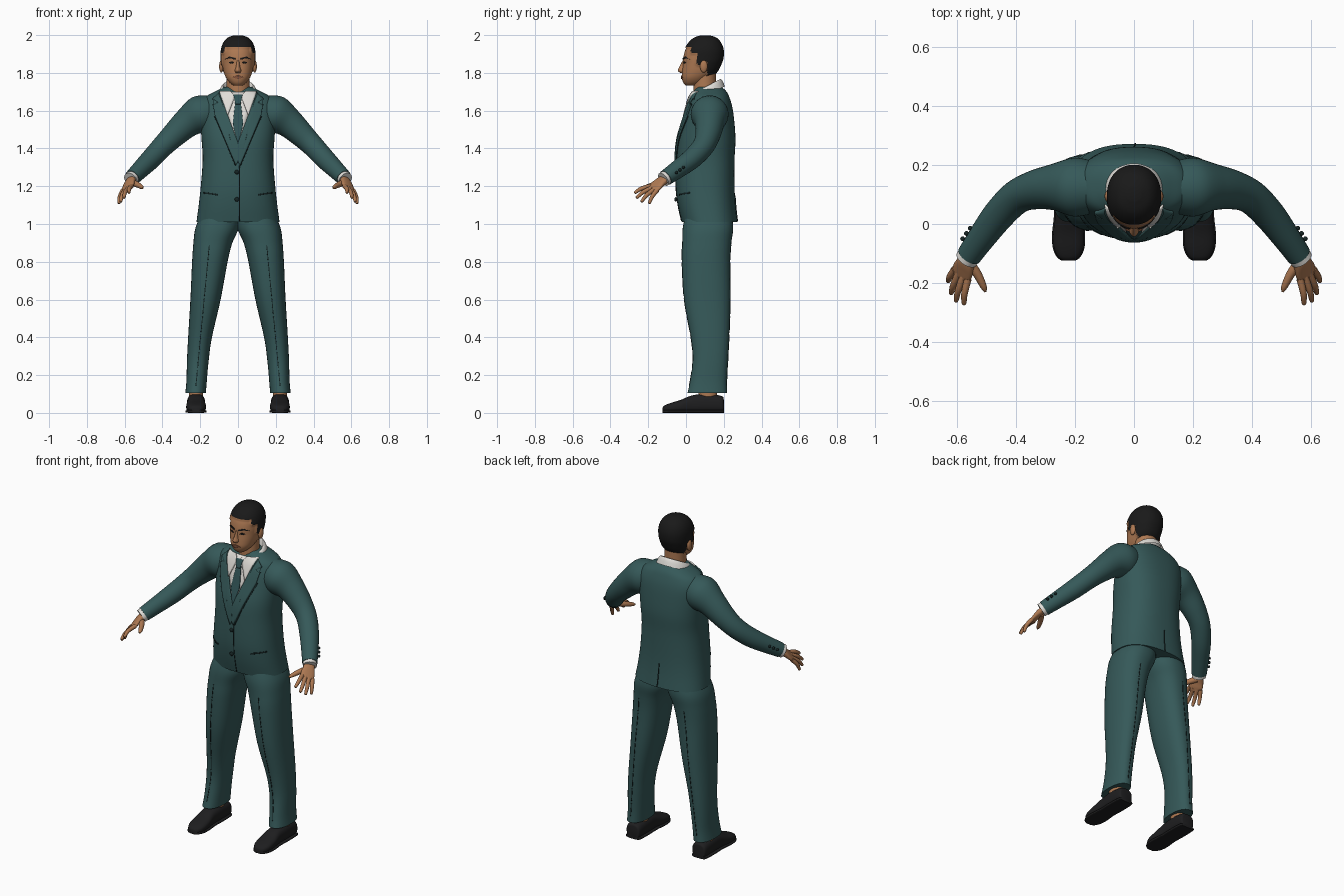
import bpy, bmesh, math
from mathutils import Vector, Matrix
from mathutils.bvhtree import BVHTree

if "Cube" in bpy.data.objects:
    bpy.data.objects.remove(bpy.data.objects["Cube"])


def material(name, r, g, b):
    m = bpy.data.materials.new(name)
    m.use_nodes = True
    m.diffuse_color = (r, g, b, 1)
    node = m.node_tree.nodes["Principled BSDF"]
    node.inputs["Base Color"].default_value = (r, g, b, 1)
    node.inputs["Roughness"].default_value = 0.8
    return m


SUIT = material("teal suit cloth", .036, .1, .1)
TIE = material("dark teal tie", .03, .085, .09)
SEAM = material("dark seam", .008, .018, .018)
SHIRT = material("white shirt", .75, .73, .69)
SKIN = material("brown skin", .42, .19, .085)
LIP = material("lip brown", .25, .095, .05)
BLACK = material("black hair", .01, .01, .01)
LEATHER = material("black leather", .013, .013, .014)


def finish(name, bm, mats, mirror=False, thick=0):
    """Turn a bmesh into a smooth object, optionally mirrored and thickened."""
    me = bpy.data.meshes.new(name)
    bm.to_mesh(me)
    for m in mats:
        me.materials.append(m)
    me.shade_smooth()
    me.set_sharp_from_angle(angle=math.radians(45))
    ob = bpy.data.objects.new(name, me)
    bpy.context.collection.objects.link(ob)
    if thick:
        mod = ob.modifiers.new("thickness", 'SOLIDIFY')
        mod.thickness, mod.offset = thick, -1
    if mirror:
        ob.modifiers.new("mirror", 'MIRROR').use_mirror_merge = False
    return ob


def spline(keys, steps):
    """Catmull-Rom interpolation of (centre, u, v) rings."""
    out = []
    for i in range(len(keys) - 1):
        k0, k1, k2 = keys[max(i - 1, 0)], keys[i], keys[i + 1]
        k3 = keys[min(i + 2, len(keys) - 1)]
        for s in range(steps):
            t = s / steps
            out.append([b + (c - a) * (t / 2) + (a * 2 - b * 5 + c * 4 - d) * (t * t / 2)
                        + (b * 3 - a - c * 3 + d) * (t ** 3 / 2)
                        for a, b, c, d in zip(k0, k1, k2, k3)])
    return out + [keys[-1]]


def loft_mesh(keys, power=2.0, seg=40, steps=5, caps=True):
    bm = bmesh.new()
    rows = []
    for c, u, v in spline(keys, steps):
        row = []
        for i in range(seg):
            a = math.tau * i / seg
            cs, sn = math.cos(a), math.sin(a)
            row.append(bm.verts.new(c + u * math.copysign(abs(cs) ** (2 / power), cs)
                                    + v * math.copysign(abs(sn) ** (2 / power), sn)))
        rows.append(row)
    for lo, hi in zip(rows, rows[1:]):
        for i in range(seg):
            j = (i + 1) % seg
            bm.faces.new((lo[i], lo[j], hi[j], hi[i]))
    if caps:
        bm.faces.new(rows[0])
        bm.faces.new(rows[-1])
    bmesh.ops.recalc_face_normals(bm, faces=bm.faces)
    return bm


def loft(name, keys, mat, mirror=False, **kw):
    bm = loft_mesh(keys, **kw)
    finish(name, bm, [mat], mirror)
    return BVHTree.FromBMesh(bm)


def level(z, half, front, back, x=0):
    """Horizontal ring from its height, half width and front and back limits."""
    return (Vector((x, (front + back) / 2, z)), Vector((half, 0, 0)),
            Vector((0, (back - front) / 2, 0)))


def tube(points, radii, flat=1.0):
    """Rings square to a path."""
    pts = [Vector(p) for p in points]
    keys = []
    for i, (p, r) in enumerate(zip(pts, radii)):
        t = (pts[min(i + 1, len(pts) - 1)] - pts[max(i - 1, 0)]).normalized()
        u = t.cross(Vector((0, 0, 1))).normalized()
        keys.append((p, u * r, t.cross(u) * r * flat))
    return keys


def plate(name, outline, target, mat, lift=.004, side=-1, mirror=False, thick=.005):
    """Thin plate with an x-z outline laid onto a surface from front or back."""
    bm = bmesh.new()
    bm.faces.new([bm.verts.new((x, side, z)) for x, z in outline])
    bmesh.ops.triangulate(bm, faces=bm.faces)
    bmesh.ops.subdivide_edges(bm, edges=bm.edges, cuts=7, use_grid_fill=True)
    for f in bm.faces:
        f.normal_update()
        if f.normal.y * side < 0:
            f.normal_flip()
    for v in bm.verts:
        hit = target.ray_cast(v.co, Vector((0, -side, 0)))[0]
        if hit is None:
            hit = target.find_nearest(Vector((v.co.x, 0.1 + side * .1, v.co.z)))[0]
        v.co.y = hit.y + side * lift
    finish(name, bm, [mat], mirror, thick)


def strip(name, a, b, target, width=.004, mat=SEAM, **kw):
    a, b = Vector(a), Vector(b)
    n = Vector((a.y - b.y, b.x - a.x)).normalized() * width / 2
    plate(name, [a + n, b + n, b - n, a - n], target, mat, **kw)


def blob(name, loc, scale, mat, mirror=False):
    bm = bmesh.new()
    bmesh.ops.create_uvsphere(bm, u_segments=20, v_segments=12, radius=1,
                              matrix=Matrix.LocRotScale(Vector(loc), None, Vector(scale)))
    finish(name, bm, [mat], mirror)


# Jacket body
jacket = loft("jacket_body", [level(*r) for r in (
    (1.01, .22, -.022, .272), (1.1, .208, -.042, .262), (1.2, .197, -.053, .257),
    (1.34, .187, -.05, .257), (1.45, .193, -.04, .262), (1.55, .2, -.012, .255),
    (1.62, .2, .008, .245), (1.67, .175, .025, .23), (1.7, .125, .04, .215),
    (1.725, .075, .055, .19))], SUIT, power=2.4, seg=64)

# Sleeves with shirt cuffs and buttons
arm = [(.13, .125, 1.6), (.2, .125, 1.58), (.27, .125, 1.535), (.34, .115, 1.47),
       (.4, .09, 1.41), (.46, .03, 1.345), (.52, -.05, 1.285), (.56, -.107, 1.245)]
loft("sleeve", tube(arm, (.085, .1, .079, .066, .058, .054, .047, .042)), SUIT, True)
loft("shirt_cuff", tube([(.545, -.086, 1.26), (.569, -.12, 1.236)], (.038, .039)), SHIRT, True)
for i in range(3):
    blob("sleeve_button", (.582 - .013 * i, -.05 + .018 * i, 1.272 + .014 * i),
         (.008, .008, .008), SEAM, True)

# Shirt front, tie and lapels
plate("shirt_front", [(-.1, 1.7), (0, 1.42), (.1, 1.7)], jacket, SHIRT, lift=.004)
plate("tie_blade", [(-.014, 1.65), (-.028, 1.53), (0, 1.42), (.028, 1.53), (.014, 1.65)],
      jacket, TIE, lift=.009)
plate("tie_knot", [(-.024, 1.685), (-.013, 1.635), (.013, 1.635), (.024, 1.685)],
      jacket, TIE, lift=.014, thick=.009)
plate("collar_point", [(.1, 1.705), (.055, 1.575), (.016, 1.675), (.04, 1.705)],
      jacket, SHIRT, lift=.013, mirror=True, thick=.008)
plate("lapel", [(.098, 1.7), (.135, 1.665), (.106, 1.645), (.132, 1.63), (.122, 1.57),
                (.012, 1.31), (0, 1.33), (0, 1.43), (.085, 1.66)],
      jacket, SUIT, lift=.012, mirror=True, thick=.009)
strip("lapel_edge", (.125, 1.57), (.014, 1.31), jacket, mirror=True)
strip("lapel_notch", (.106, 1.645), (.133, 1.63), jacket, mirror=True)

# Jacket details
strip("front_edge", (.008, 1.31), (.008, 1.015), jacket, width=.003, lift=.003)
strip("pocket", (.11, 1.155), (.182, 1.165), jacket, width=.008, mirror=True)
strip("back_vent", (0, 1.15), (.004, 1.015), jacket, side=1)
for z in (1.275, 1.13):
    blob("front_button", (-.006, -.054, z), (.012, .008, .012), SEAM)

# Turned-down shirt collar, higher at the back
loft("shirt_collar", [(Vector((0, .105, z)), Vector((r, 0, 0)), Vector((0, r * .95, .04)))
                      for z, r in ((1.69, .068), (1.722, .077), (1.727, .083),
                                   (1.715, .094), (1.688, .106))],
     SHIRT, steps=4, caps=False)

# Trousers
leg = loft("trouser_leg", [level(z, (o - i) / 2, f, b, (o + i) / 2) for z, i, o, f, b in (
    (.105, .17, .279, .008, .217), (.17, .165, .273, .022, .216), (.28, .155, .27, .036, .222),
    (.4, .138, .264, .026, .228), (.6, .092, .252, -.01, .235), (.8, .055, .243, -.022, .234),
    (.9, .03, .236, -.02, .24), (.98, -.004, .225, -.017, .25), (1.06, -.004, .19, 0, .24))],
    SUIT, True, power=2.3)
for name, side in (("front_crease", -1), ("back_crease", 1)):
    for i in range(8):
        t, e = i / 8, (i + .85) / 8
        strip(name, (.152 + .072 * t, .89 - .76 * t), (.152 + .072 * e, .89 - .76 * e),
              leg, side=side, lift=.002, mirror=True, thick=.003)

# Ankles and shoes
loft("ankle", [level(z, .038, .065, .165, .222) for z in (.06, .13)], SKIN, True)
shoe = ((.2, .03, .07), (.187, .045, .09), (.1, .048, .1), (.03, .046, .092),
        (-.03, .052, .068), (-.08, .05, .053), (-.112, .036, .04), (-.124, .02, .028))


def shoe_rings(extra, height):
    return [(Vector((.222, y, height(h) / 2)), Vector((w + extra, 0, 0)),
             Vector((0, 0, height(h) / 2))) for y, w, h in shoe]


loft("shoe", shoe_rings(0, lambda h: h), LEATHER, True, power=2.6)
loft("shoe_sole", shoe_rings(.004, lambda h: .016), LEATHER, True, power=4)

# Hands
loft("palm", [(Vector(c), Vector((.74, .56, -.37)) * w, Vector((.38, .05, .8)) * t)
              for c, w, t in (((.556, -.1, 1.245), .027, .024), ((.572, -.135, 1.222), .034, .022),
                              ((.582, -.16, 1.2), .04, .018), ((.59, -.182, 1.183), .036, .012))],
     SKIN, True, seg=24, power=2.4)
fingers = {"index_finger": (-.03, (.578, -.274, 1.165)), "middle_finger": (-.01, (.605, -.264, 1.138)),
           "ring_finger": (.01, (.622, -.238, 1.117)), "little_finger": (.03, (.632, -.196, 1.108))}
for name, (shift, tip) in fingers.items():
    base = Vector((.586, -.17, 1.19)) + Vector((.74, .56, -.37)) * shift
    mid = base.lerp(Vector(tip), .55) + Vector((.004, -.002, .006))
    end = base.lerp(Vector(tip), .94)
    loft(name, tube([base, mid, end, tip], (.0125, .011, .008, .003)), SKIN, True, seg=14)
loft("thumb", tube([(.562, -.13, 1.22), (.532, -.17, 1.208), (.511, -.212, 1.196),
                    (.504, -.23, 1.19)], (.018, .015, .011, .004)), SKIN, True, seg=14)

# Neck and head
loft("neck", [level(1.66, .064, .04, .165), level(1.74, .062, .04, .16),
              level(1.82, .062, .05, .16)], SKIN)
head = loft_mesh([level(*r) for r in (
    (1.732, .022, 0, .05), (1.748, .044, -.014, .09), (1.775, .064, -.022, .125),
    (1.81, .077, -.02, .163), (1.85, .084, -.015, .183), (1.88, .086, -.014, .193),
    (1.92, .085, -.004, .194), (1.955, .074, .016, .182), (1.98, .053, .043, .16),
    (1.993, .022, .08, .125))], power=2.2, seg=72)
face = BVHTree.FromBMesh(head)


def hairline(y):
    for limit, z in ((.03, 1.935), (.06, 1.905), (.085, 1.845), (.11, 1.865)):
        if y < limit:
            return z
    return 1.79


hair = set()
for f in head.faces:
    c = f.calc_center_median()
    if c.z > hairline(c.y):
        f.material_index = 1
        hair.update(f.verts)
head.normal_update()
for v in hair:
    v.co += v.normal * .006
finish("head", head, [SKIN, BLACK])

# Face
loft("nose", [level(*r) for r in ((1.868, .008, -.016, .02), (1.835, .011, -.034, .02),
                                  (1.812, .018, -.043, .02), (1.799, .014, -.028, .02))],
     SKIN, seg=20)
blob("ear", (.088, .094, 1.835), (.012, .02, .033), SKIN, True)
plate("eyebrow", [(.014, 1.87), (.045, 1.878), (.07, 1.872), (.045, 1.887), (.014, 1.879)],
      face, BLACK, mirror=True)
plate("eye", [(.02, 1.853), (.034, 1.861), (.052, 1.855), (.036, 1.849)],
      face, BLACK, lift=.003, mirror=True)
plate("lips", [(-.03, 1.777), (-.008, 1.785), (.008, 1.785), (.03, 1.777), (0, 1.767)],
      face, LIP, lift=.005)
